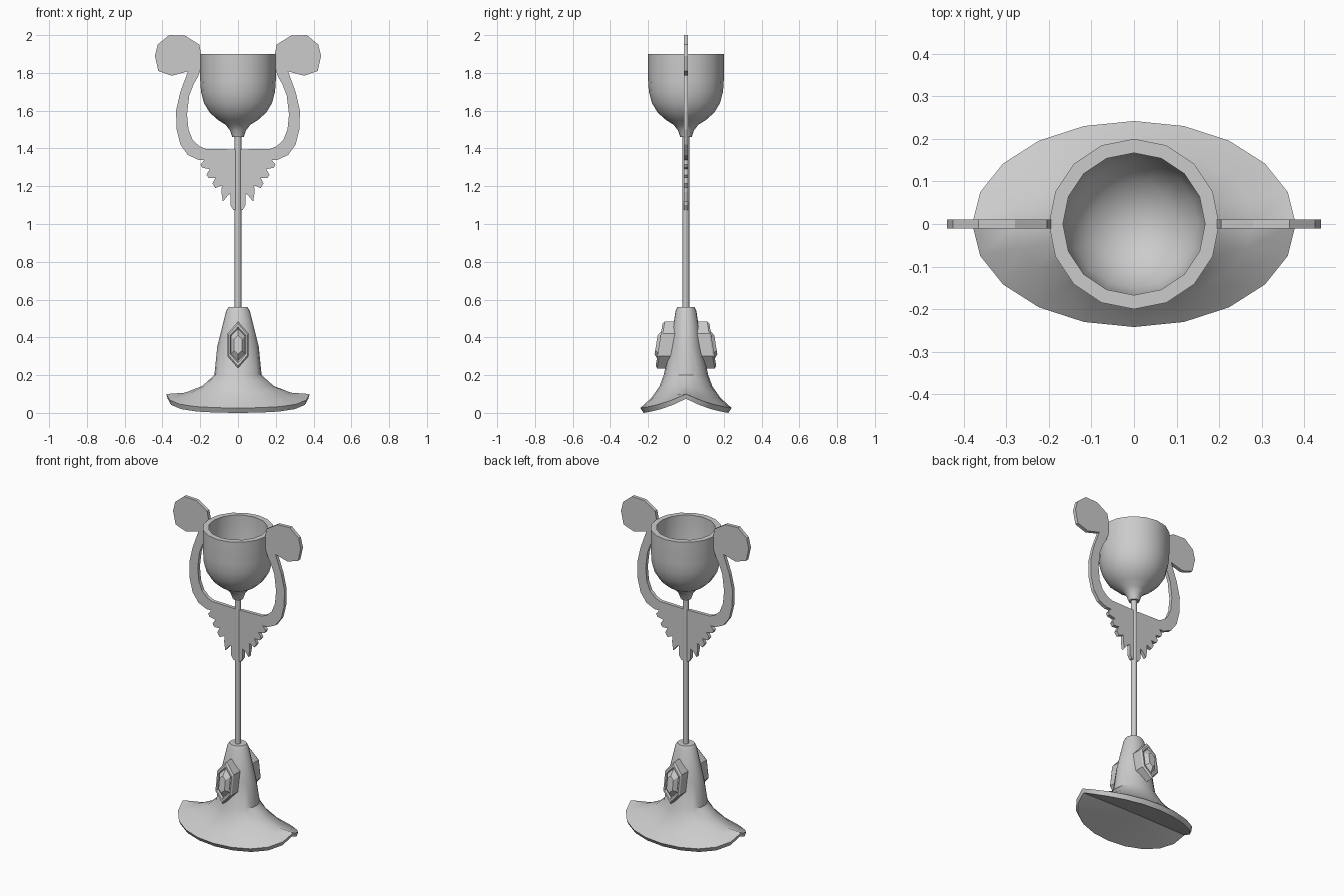
import bpy, bmesh, math
from mathutils import Vector

if "Cube" in bpy.data.objects:
    bpy.data.objects.remove(bpy.data.objects["Cube"])


def finish(bm, name, angle=None):
    bmesh.ops.recalc_face_normals(bm, faces=bm.faces[:])
    me = bpy.data.meshes.new(name)
    bm.to_mesh(me)
    bm.free()
    ob = bpy.data.objects.new(name, me)
    bpy.context.collection.objects.link(ob)
    if angle:
        me.shade_smooth()
        me.set_sharp_from_angle(angle=math.radians(angle))
    return ob


def loft(name, rings, start=None, end=None, angle=None):
    """Skin rings of points; each end closes to a point, or with a flat cap."""
    bm = bmesh.new()
    rows = [[bm.verts.new(p) for p in r] for r in rings]
    n = len(rows[0])
    for a, b in zip(rows, rows[1:]):
        for i in range(n):
            bm.faces.new((a[i], a[(i + 1) % n], b[(i + 1) % n], b[i]))
    for row, tip in ((rows[0], start), (rows[-1], end)):
        if tip:
            c = bm.verts.new(tip)
            for i in range(n):
                bm.faces.new((row[i], row[(i + 1) % n], c))
        else:
            bm.faces.new(row)
    return finish(bm, name, angle)


def circle(r, z, n):
    return [(r * math.cos(2 * math.pi * i / n), r * math.sin(2 * math.pi * i / n), z)
            for i in range(n)]


# Cup: outer wall, rim and hollow inside
cup = [(.03, 1.46), (.042, 1.495), (.065, 1.525), (.105, 1.55), (.15, 1.59), (.18, 1.64),
       (.196, 1.70), (.2, 1.76), (.2, 1.9), (.167, 1.9), (.167, 1.74), (.15, 1.66), (.1, 1.59)]
loft("cup", [circle(r, z, 16) for r, z in cup], end=(0, 0, 1.55), angle=35)

# Stem
loft("stem", [circle(.018, .55, 8), circle(.018, 1.47, 8)], angle=50)


# Foot: round neck flaring into a saddle-shaped oval brim
def foot_ring(rx, zx, ry, zy, n=20):
    pts = []
    for i in range(n):
        t = 2 * math.pi * i / n
        k = abs(math.sin(t))
        k = k * (1.6 - .6 * k)
        k = min(k, 1)
        pts.append((rx * math.cos(t), ry * math.sin(t), zx + (zy - zx) * k))
    return pts


foot = [(.05, .56, .045, .56), (.063, .54, .055, .54), (.11, .35, .085, .35),
        (.125, .2, .118, .2), (.19, .142, .14, .14), (.28, .107, .182, .08),
        (.38, .1, .242, .026), (.372, .075, .225, 0)]
loft("foot", [foot_ring(*f) for f in foot], end=(0, 0, .08), angle=35)


# Gems in raised hexagonal settings, front and back, tilted with the neck
def gem(name, side):
    # half width, half height, height of straight sides, distance outward
    layers = [(.056, .125, .06, -.06), (.056, .125, .06, .004), (.05, .112, .055, .014),
              (.042, .095, .05, .014), (.038, .085, .046, .004), (.02, .05, .03, .03)]
    rings = []
    for w, h, s, d in layers:
        hexa = [(0, h), (w, s), (w, -s), (0, -h), (-w, -s), (-w, s)]
        rings.append([Vector((x, side * (.128 + d - .16 * z), .36 + z)) for x, z in hexa])
    loft(name, rings)


gem("gem_front", -1)
gem("gem_back", 1)

# Handle: flat plate with round lobe, curved arm and feathered wing
outline = [(0, 1.385), (.02, 1.395), (.17, 1.398), (.205, 1.412), (.24, 1.445), (.262, 1.5),
           (.27, 1.58), (.258, 1.68), (.235, 1.74), (.212, 1.78), (.195, 1.83),
           (.195, 1.9), (.205, 1.95), (.28, 1.997), (.365, 2.0), (.425, 1.95), (.44, 1.89),
           (.422, 1.81), (.35, 1.785), (.265, 1.808), (.305, 1.7), (.328, 1.6),
           (.325, 1.5), (.305, 1.42), (.265, 1.365), (.21, 1.34), (.178, 1.34),
           (.198, 1.315), (.19, 1.298), (.15, 1.29), (.167, 1.26), (.155, 1.243),
           (.12, 1.245), (.135, 1.215), (.12, 1.19), (.085, 1.205), (.088, 1.17),
           (.08, 1.118), (.055, 1.15), (.04, 1.16), (.04, 1.1), (.025, 1.075), (0, 1.07)]
for label, s in (("right", 1), ("left", -1)):
    bm = bmesh.new()
    face = bm.faces.new([bm.verts.new((s * x, -.011, z)) for x, z in outline])
    ext = bmesh.ops.extrude_face_region(bm, geom=[face], use_keep_orig=True)
    verts = [v for v in ext["geom"] if isinstance(v, bmesh.types.BMVert)]
    bmesh.ops.translate(bm, verts=verts, vec=(0, .022, 0))
    finish(bm, "handle_" + label)
